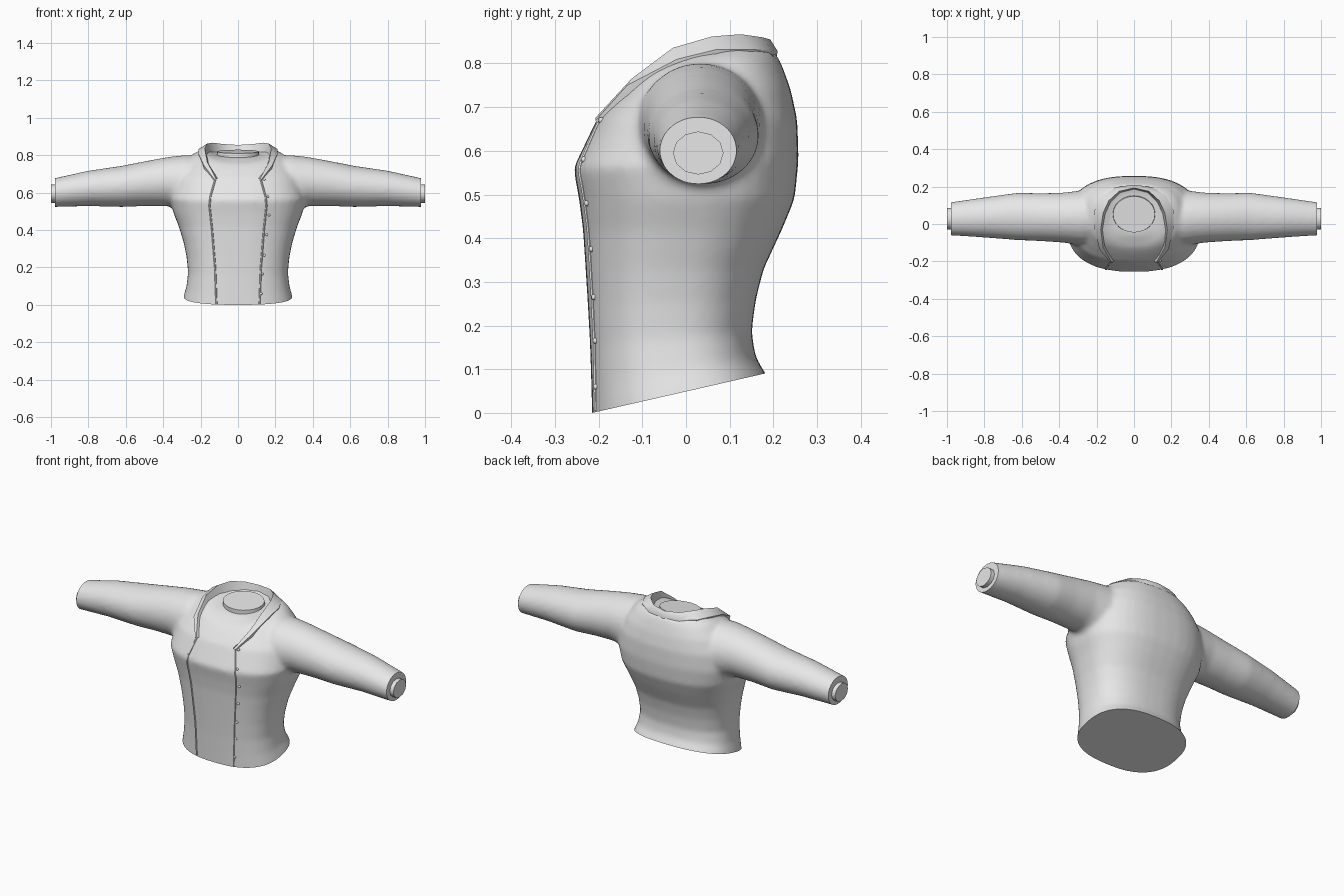
import bpy, bmesh, math
from mathutils import Vector, Matrix
from mathutils.bvhtree import BVHTree

if "Cube" in bpy.data.objects:
    bpy.data.objects.remove(bpy.data.objects["Cube"])

cloth = bpy.data.materials.new("light_grey_cloth")
cloth.use_nodes = True
GREY = (0.8, 0.8, 0.8, 1)
cloth.diffuse_color = GREY
cloth.node_tree.nodes["Principled BSDF"].inputs["Base Color"].default_value = GREY


def add_object(name, bm, angle=35):
    """Turn a bmesh into a smooth-shaded grey object."""
    bmesh.ops.recalc_face_normals(bm, faces=bm.faces)
    mesh = bpy.data.meshes.new(name)
    bm.to_mesh(mesh)
    obj = bpy.data.objects.new(name, mesh)
    bpy.context.collection.objects.link(obj)
    mesh.materials.append(cloth)
    bpy.ops.object.select_all(action="DESELECT")
    obj.select_set(True)
    bpy.context.view_layer.objects.active = obj
    bpy.ops.object.shade_smooth_by_angle(angle=math.radians(angle))
    return obj


def loft(bm, rings, closed=True, caps=True):
    """Skin a list of point rings with quads."""
    rows = [[bm.verts.new(p) for p in ring] for ring in rings]
    n = len(rows[0])
    for a, b in zip(rows, rows[1:]):
        for i in range(n if closed else n - 1):
            j = (i + 1) % n
            bm.faces.new((a[i], a[j], b[j], b[i]))
    if caps:
        bm.faces.new(rows[0][::-1])
        bm.faces.new(rows[-1])


def power(v, e):
    return math.copysign(abs(v) ** e, v)


def angles(n):
    return [2 * math.pi * i / n for i in range(n)]


def torso_ring(yf, zf, yb, zb, half, lift=0):
    """Tilted, slightly squared ring from a front point to a back point."""
    ring = []
    for a in angles(40):
        t = power(math.sin(a), 0.8)
        ring.append((half * power(math.cos(a), 0.8),
                     (yf + yb) / 2 + t * (yb - yf) / 2,
                     (zf + zb) / 2 + t * (zb - zf) / 2 + lift * (1 - t * t)))
    return ring


def sleeve_ring(x, z0, z1, y0, y1):
    return [(x, (y0 + y1) / 2 + (y1 - y0) / 2 * math.cos(a),
             (z0 + z1) / 2 + (z1 - z0) / 2 * math.sin(a)) for a in angles(24)]


# Torso: front y, front z, back y, back z, half width, side lift
TORSO = [
    (-.214, -.05, .2, .04, .3), (-.215, 0, .183, .09, .291),
    (-.217, .07, .16, .125, .276), (-.22, .16, .15, .185, .267),
    (-.225, .25, .16, .26, .275), (-.23, .33, .178, .33, .29),
    (-.236, .42, .22, .42, .317), (-.245, .49, .249, .49, .345),
    (-.258, .56, .258, .58, .362), (-.203, .675, .255, .67, .34),
    (-.163, .72, .24, .74, .3, .01), (-.137, .745, .222, .79, .24, .04),
    (-.12, .757, .205, .828, .19, .035), (-.06, .785, .16, .812, .12, .005),
]
# Sleeves: x, bottom z, top z, front y, back y
SLEEVE = [
    (.16, .52, .79, -.1, .16), (.28, .5, .802, -.115, .18),
    (.38, .528, .79, -.1, .168), (.5, .528, .768, -.092, .165),
    (.62, .523, .744, -.087, .168), (.8, .528, .718, -.073, .143),
    (.98, .523, .678, -.061, .117), (1.03, .522, .665, -.058, .112),
]

# Blend torso and sleeves into one shell
bm = bmesh.new()
loft(bm, [torso_ring(*r) for r in TORSO])
for side in (1, -1):
    loft(bm, [sleeve_ring(side * r[0], *r[1:]) for r in SLEEVE])
jacket = add_object("jacket_body", bm)
remesh = jacket.modifiers.new("blend", "REMESH")
remesh.mode = "VOXEL"
remesh.voxel_size = 0.012
relax = jacket.modifiers.new("relax", "SMOOTH")
relax.factor = 0.5
relax.iterations = 8
shell = bpy.data.meshes.new_from_object(
    jacket.evaluated_get(bpy.context.evaluated_depsgraph_get()))
bpy.data.objects.remove(jacket)

# Trim the slanted hem and both cuffs flat
bm = bmesh.new()
bm.from_mesh(shell)
CUTS = [((0, -.215, 0), (0, .09, -.395)), ((.978, 0, 0), (1, 0, 0)), ((-.978, 0, 0), (-1, 0, 0))]
for point, normal in CUTS:
    cut = bmesh.ops.bisect_plane(bm, geom=bm.verts[:] + bm.edges[:] + bm.faces[:],
                                 plane_co=point, plane_no=normal, clear_outer=True)
    rim = [e for e in cut["geom_cut"] if isinstance(e, bmesh.types.BMEdge)]
    bmesh.ops.edgeloop_fill(bm, edges=rim)
surface = BVHTree.FromBMesh(bm)
add_object("jacket_body", bm)


def on_front(x, z):
    """Point on the front of the jacket."""
    hit = surface.ray_cast(Vector((x, -1, z)), Vector((0, 1, 0)))[0]
    return hit or Vector((x, -.215, z))


# Front opening edges, as thin piping that follows the chest
EDGE = [(.115, .006), (.122, .2), (.138, .4), (.152, .53), (.147, .58), (.12, .675)]
for name, side in (("left_front_edge", 1), ("right_front_edge", -1)):
    path = []
    for (x0, z0), (x1, z1) in zip(EDGE, EDGE[1:]):
        for k in range(6):
            f = k / 6
            path.append(on_front(side * (x0 + (x1 - x0) * f), z0 + (z1 - z0) * f))
    path.append(on_front(side * EDGE[-1][0], EDGE[-1][1]))
    bm = bmesh.new()
    loft(bm, [[p + Vector((math.cos(a), math.sin(a), 0)) * 0.005 for a in angles(6)]
              for p in path])
    add_object(name, bm)

# Collar: lower outer edge and top edge, from front tip to centre back
LOWER = [(.125, -.207, .67), (.185, -.135, .75), (.212, -.02, .81), (.212, .07, .832),
         (.172, .15, .832), (.1, .196, .83), (0, .21, .828)]
TOP = [(.118, -.208, .675), (.165, -.125, .765), (.178, -.03, .836), (.165, .06, .862),
       (.135, .125, .867), (.08, .175, .86), (0, .193, .855)]


def both_sides(points):
    return points + [(-x, y, z) for x, y, z in points[-2::-1]]


inner = [(x * .92, y * .95, z - .05 * min(1, i / 2)) for i, (x, y, z) in enumerate(TOP)]
hidden = [(x * .97, y * .97, z - .03) for x, y, z in LOWER]
bm = bmesh.new()
loft(bm, [both_sides(r) for r in (hidden, LOWER, TOP, inner)], closed=False, caps=False)
add_object("collar", bm, 50)

# Neck plug inside the collar
bm = bmesh.new()
bmesh.ops.create_cone(bm, cap_ends=True, segments=24, radius1=.115, radius2=.112, depth=.03,
                      matrix=Matrix.Translation((0, .053, .805)) @ Matrix.Rotation(.1, 4, "X")
                      @ Matrix.Diagonal((1, .87, 1, 1)))
add_object("neck_plug", bm)

# Wrist plugs in the cuffs
for name, side in (("left_wrist", 1), ("right_wrist", -1)):
    bm = bmesh.new()
    bmesh.ops.create_cone(bm, cap_ends=True, segments=12, radius1=.058, radius2=.058, depth=.06,
                          matrix=Matrix.Translation((side * .97, .028, .595))
                          @ Matrix.Rotation(math.pi / 2, 4, "Y")
                          @ Matrix.Diagonal((.85, 1, 1, 1)))
    add_object(name, bm)

# Buttons down the left front
BUTTONS = [(.14, .67), (.16, .58), (.166, .48), (.153, .375), (.141, .265), (.13, .165), (.124, .06)]
bm = bmesh.new()
for x, z in BUTTONS:
    bmesh.ops.create_uvsphere(bm, u_segments=10, v_segments=6, radius=.007,
                              matrix=Matrix.Translation(on_front(x, z)))
add_object("buttons", bm)
